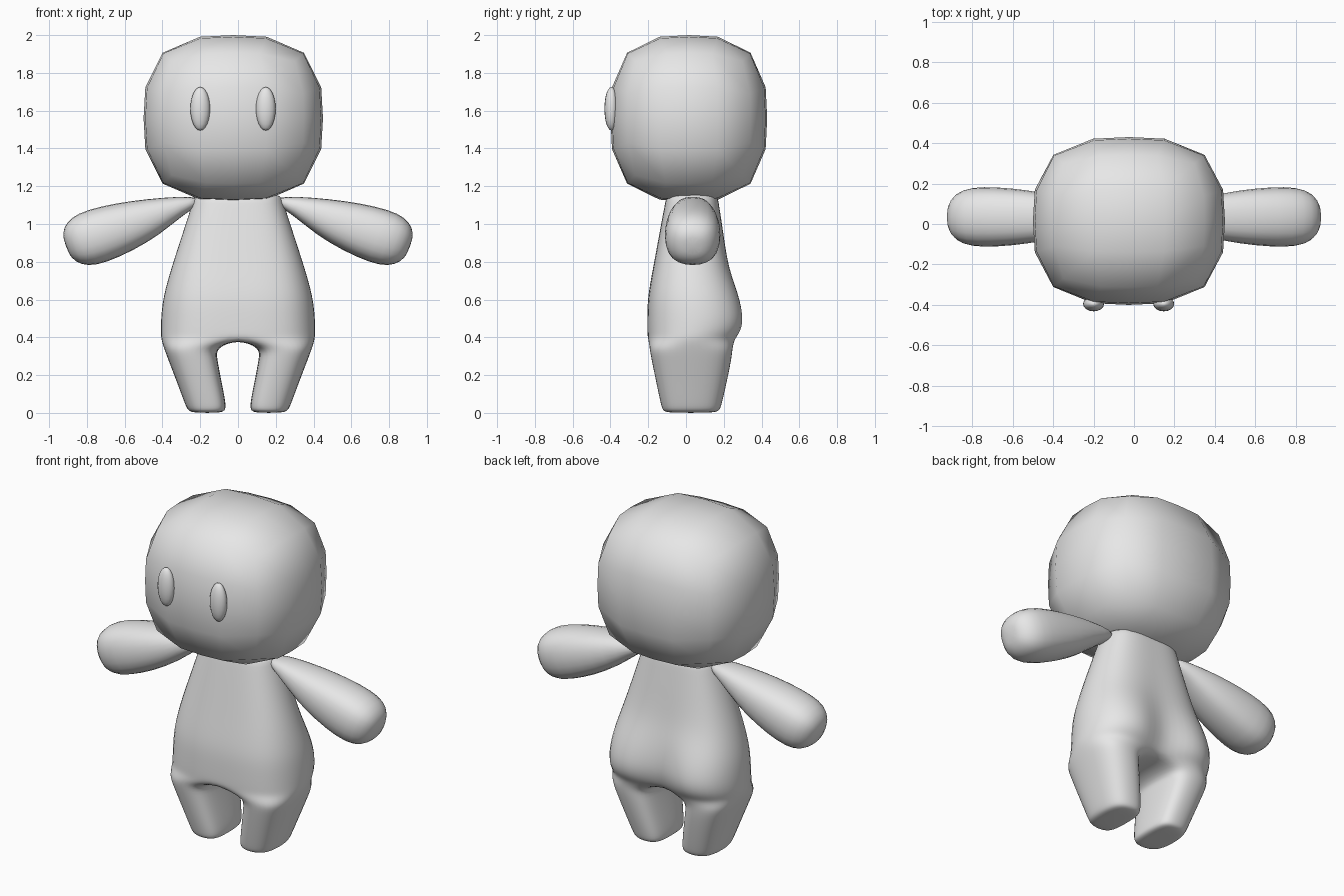
import bpy, bmesh, math
from mathutils import Vector

if "Cube" in bpy.data.objects:
    bpy.data.objects.remove(bpy.data.objects["Cube"])

grey = bpy.data.materials.new("plain_grey")
grey.diffuse_color = (0.8, 0.8, 0.8, 1)
grey.use_nodes = True
grey.node_tree.nodes["Principled BSDF"].inputs["Base Color"].default_value = grey.diffuse_color


def finish(name, bm, mirror=False, levels=0):
    bmesh.ops.recalc_face_normals(bm, faces=bm.faces)
    me = bpy.data.meshes.new(name)
    bm.to_mesh(me)
    bm.free()
    me.materials.append(grey)
    me.shade_smooth()
    ob = bpy.data.objects.new(name, me)
    bpy.context.collection.objects.link(ob)
    if mirror:
        m = ob.modifiers.new("mirror", 'MIRROR')
        m.use_clip = True
        m.merge_threshold = 0.0005
    if levels:
        s = ob.modifiers.new("smooth", 'SUBSURF')
        s.levels = s.render_levels = levels
    return ob


def bridge(bm, a, b, closed=True):
    n = len(a)
    for i in range(n if closed else n - 1):
        j = (i + 1) % n
        bm.faces.new((a[i], a[j], b[j], b[i]))


# Head: coarse cube rounded into a soft box
bm = bmesh.new()
bmesh.ops.create_cube(bm, size=2)
bmesh.ops.subdivide_edges(bm, edges=bm.edges[:], cuts=3, use_grid_fill=True)
N = 2.9
for v in bm.verts:
    p = Vector([c * 0.76 if abs(c) < 0.6 else c for c in v.co])
    p /= sum(abs(c) ** N for c in p) ** (1 / N)
    v.co = (p.x * 0.475 - 0.025, p.y * 0.415 + 0.015, p.z * 0.44 + 1.56)
finish("head", bm)

# Eyes: tall thin lenses on the face
for side, x in (("right", -0.2), ("left", 0.147)):
    bm = bmesh.new()
    bmesh.ops.create_uvsphere(bm, u_segments=16, v_segments=12, radius=1)
    for v in bm.verts:
        v.co = (v.co.x * 0.052 + x, v.co.y * 0.037 - 0.395, v.co.z * 0.115 + 1.61)
    finish(side + "_eye", bm)

# Arms: teardrop lofted along a drooping axis
#   x, z, half thickness, half depth
ARM = [(0.20, 1.125, 0.02, 0.05), (0.30, 1.10, 0.05, 0.085),
       (0.45, 1.037, 0.105, 0.125), (0.60, 0.985, 0.138, 0.147),
       (0.75, 0.935, 0.155, 0.156), (0.84, 0.905, 0.142, 0.143),
       (0.892, 0.888, 0.10, 0.10), (0.912, 0.882, 0.045, 0.045)]
bm = bmesh.new()
rings = []
for cx, cz, h, d in ARM:
    ring = []
    for i in range(12):
        a = math.tau * i / 12
        c, s = (math.copysign(abs(t) ** 0.8, t) for t in (math.cos(a), math.sin(a)))
        ring.append(bm.verts.new((cx + 0.34 * h * s, 0.035 + d * c, cz + 0.94 * h * s)))
    rings.append(ring)
for a, b in zip(rings, rings[1:]):
    bridge(bm, a, b)
bm.faces.new(rings[0])
bm.faces.new(rings[-1])
finish("arms", bm, mirror=True, levels=1)

# Body: half torso rings running front centre to back centre, then one leg
HALF = [(0, -1), (0.42, -1), (0.8, -0.85), (1.02, -0.35),
        (1.02, 0.3), (0.82, 0.82), (0.42, 1), (0, 1)]
LEG = [(-0.85, -0.92), (-0.1, -1.02), (0.72, -0.9), (1.03, -0.4), (1.03, 0.4),
       (0.72, 0.9), (-0.1, 1.02), (-0.85, 0.92), (-1.02, 0.4), (-1.02, -0.4)]
#   z, half width, front, back, cleft depth
TORSO = [(1.16, 0.22, -0.10, 0.165, 0), (1.13, 0.232, -0.107, 0.17, 0),
         (0.97, 0.283, -0.137, 0.195, 0), (0.80, 0.338, -0.168, 0.225, 0.01),
         (0.70, 0.368, -0.187, 0.262, 0.03), (0.60, 0.393, -0.203, 0.302, 0.06),
         (0.50, 0.403, -0.205, 0.325, 0.085), (0.43, 0.404, -0.205, 0.31, 0.09),
         (0.39, 0.402, -0.203, 0.275, 0.07)]
#   z, inner x, outer x, front, back
LEGS = [(0.345, 0.118, 0.39, -0.197, 0.25), (0.29, 0.113, 0.37, -0.187, 0.245),
        (0.16, 0.088, 0.32, -0.16, 0.218), (0.04, 0.064, 0.276, -0.134, 0.19),
        (0.012, 0.07, 0.262, -0.125, 0.18), (0.0, 0.095, 0.235, -0.10, 0.15)]
bm = bmesh.new()
prev = None
for z, w, f, b, cleft in TORSO:
    mid, half = (f + b) / 2, (b - f) / 2
    ring = [bm.verts.new((u * w, mid + v * half, z)) for u, v in HALF]
    ring[-1].co.y -= cleft
    if prev:
        bridge(bm, prev, ring, closed=False)
    else:
        bm.faces.new(ring)
    prev = ring
# crotch line closes the half ring into a leg ring
prev = prev + [bm.verts.new((0, y, 0.39)) for y in (0.10, -0.08)]
for z, xi, xo, f, b in LEGS:
    cx, hw, mid, half = (xi + xo) / 2, (xo - xi) / 2, (f + b) / 2, (b - f) / 2
    ring = [bm.verts.new((cx + u * hw, mid + v * half, z)) for u, v in LEG]
    bridge(bm, prev, ring)
    prev = ring
bm.faces.new(prev)
finish("body", bm, mirror=True, levels=2)
